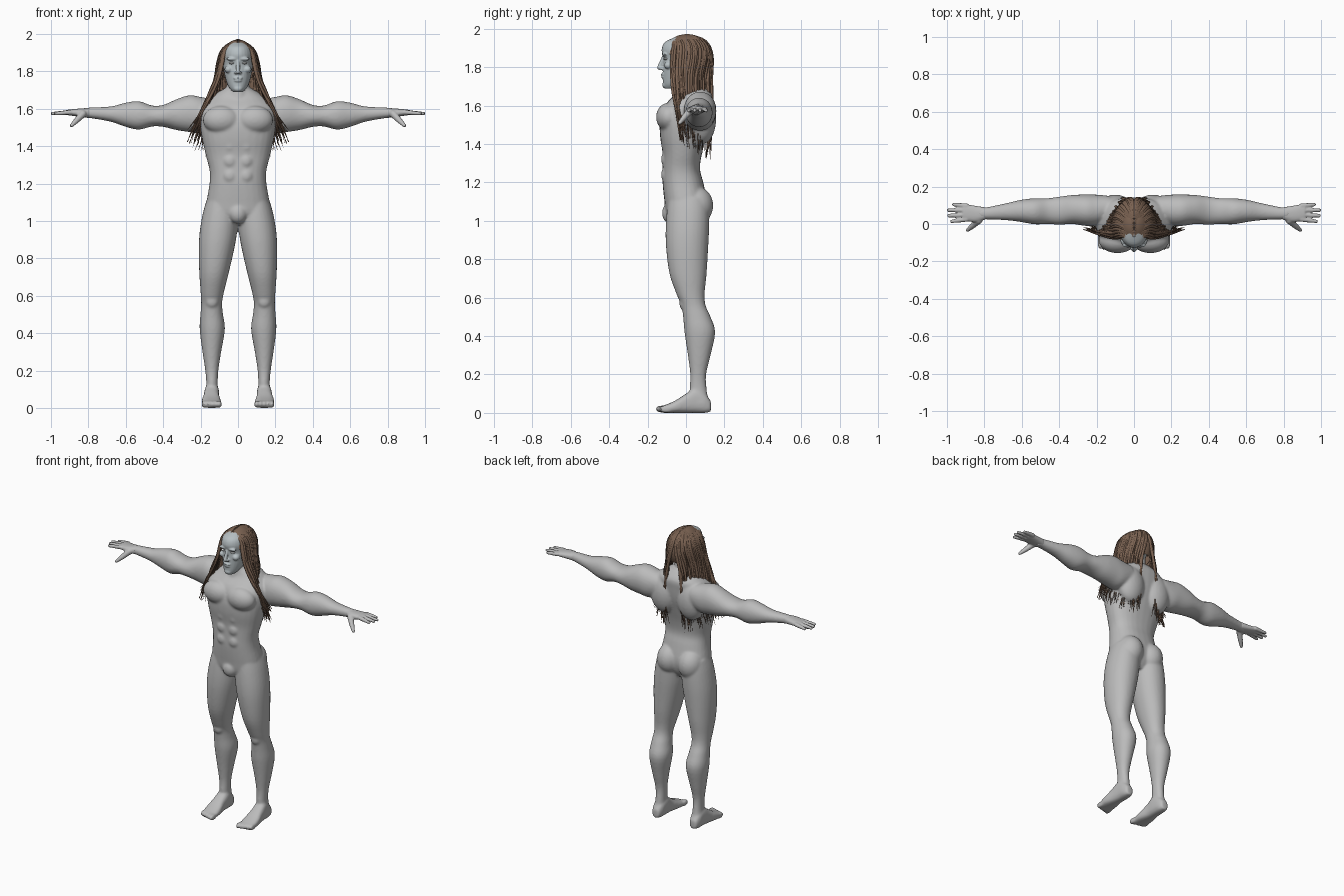
import bpy, bmesh, math, random
from mathutils import Matrix, Vector

random.seed(4)
start_cube = bpy.data.objects.get("Cube")
if start_cube:
    bpy.data.objects.remove(start_cube, do_unlink=True)


def material(name, colour):
    mat = bpy.data.materials.new(name)
    mat.use_nodes = True
    rgba = (*colour, 1)
    mat.diffuse_color = rgba
    shader = next(n for n in mat.node_tree.nodes if n.type == 'BSDF_PRINCIPLED')
    shader.inputs["Base Color"].default_value = rgba
    shader.inputs["Roughness"].default_value = 0.8
    return mat


skin = material("grey skin", (0.5, 0.5, 0.5))
face_skin = material("cool grey face", (0.47, 0.52, 0.54))
eye_white = material("pale eye", (0.7, 0.72, 0.72))
hair_brown = material("brown hair", (0.2, 0.125, 0.085))
hair_dark = material("dark brown hair", (0.1, 0.06, 0.04))


def loft(bm, rows, axis, power=0.85, sides=28, steps=4):
    """Skin rounded sections; each row is position, min and max of the other two axes."""
    rows = [Vector(r) for r in rows]
    last = len(rows) - 1
    sections = []
    for i in range(last):
        p0, p1, p2, p3 = (rows[min(max(i + k, 0), last)] for k in (-1, 0, 1, 2))
        for s in range(steps):
            u = s / steps
            sections.append(0.5 * (2 * p1 + (p2 - p0) * u + (2 * p0 - 5 * p1 + 4 * p2 - p3) * u * u
                                   + (3 * p1 - p0 - 3 * p2 + p3) * u ** 3))
    sections.append(rows[-1])
    main = "XYZ".index(axis)
    first, second = [k for k in range(3) if k != main]
    rings = []
    for t, a0, a1, b0, b1 in sections:
        ring = []
        for j in range(sides):
            angle = math.tau * j / sides
            c, s = math.cos(angle), math.sin(angle)
            co = [0, 0, 0]
            co[main] = t
            co[first] = (a0 + a1) / 2 + (a1 - a0) / 2 * math.copysign(abs(c) ** power, c)
            co[second] = (b0 + b1) / 2 + (b1 - b0) / 2 * math.copysign(abs(s) ** power, s)
            ring.append(bm.verts.new(co))
        rings.append(ring)
    for lower, upper in zip(rings, rings[1:]):
        for j in range(sides):
            k = (j + 1) % sides
            bm.faces.new((lower[j], lower[k], upper[k], upper[j]))
    bm.faces.new(rings[0])
    bm.faces.new(rings[-1])


def symmetric(rows):
    return [(t, -w, w, front, back) for t, w, front, back in rows]


def blob(bm, centre, radii):
    matrix = Matrix.Translation(centre) @ Matrix.Diagonal((*radii, 1))
    bmesh.ops.create_uvsphere(bm, u_segments=24, v_segments=16, radius=1, matrix=matrix)


def finger(bm, start, end, r1, r2):
    """Tapered rod with round ends."""
    start, end = Vector(start), Vector(end)
    way = end - start
    matrix = Matrix.Translation((start + end) / 2) @ way.to_track_quat('Z', 'Y').to_matrix().to_4x4()
    bmesh.ops.create_cone(bm, cap_ends=True, segments=14, radius1=r1, radius2=r2,
                          depth=way.length, matrix=matrix)
    blob(bm, start, (r1,) * 3)
    blob(bm, end, (r2,) * 3)


def mirror(obj):
    mod = obj.modifiers.new("Mirror", 'MIRROR')
    mod.use_mirror_merge = False


def finish(name, bm, mat, voxel=0, smoothing=0):
    """Make a mirrored object, optionally fusing its overlapping volumes."""
    bmesh.ops.recalc_face_normals(bm, faces=bm.faces)
    mesh = bpy.data.meshes.new(name)
    bm.to_mesh(mesh)
    bm.free()
    mesh.materials.append(mat)
    mesh.shade_smooth()
    obj = bpy.data.objects.new(name, mesh)
    bpy.context.collection.objects.link(obj)
    mirror(obj)
    if voxel:
        fuse = obj.modifiers.new("Fuse", 'REMESH')
        fuse.mode = 'VOXEL'
        fuse.voxel_size = voxel
        fuse.use_smooth_shade = True
        soft = obj.modifiers.new("Soften", 'SMOOTH')
        soft.factor = 0.5
        soft.iterations = smoothing
    return obj


# Body: torso and neck
body = bmesh.new()
loft(body, symmetric([
    (.98, .08, -.06, .07), (1.03, .165, -.1, .1), (1.1, .168, -.112, .11), (1.2, .152, -.122, .09),
    (1.27, .152, -.122, .073), (1.35, .172, -.122, .083), (1.44, .192, -.135, .108),
    (1.52, .203, -.135, .13), (1.6, .2, -.11, .14), (1.66, .15, -.06, .14), (1.71, .07, -.045, .1)]), 'Z')
loft(body, symmetric([(1.62, .08, -.075, .11), (1.7, .062, -.058, .085), (1.8, .058, -.05, .08)]), 'Z', 1)
# Body: chest, shoulder blades, buttocks, groin and stomach muscles
blob(body, (.088, -.09, 1.54), (.1, .066, .075))
blob(body, (.1, .085, 1.53), (.095, .072, .13))
blob(body, (.078, .05, 1.08), (.083, .092, .1))
blob(body, (0, -.08, 1.04), (.05, .045, .055))
for height in (1.24, 1.32, 1.4):
    blob(body, (.042, -.095, height), (.042, .035, .045))
# Body: leg, kneecap and foot
loft(body, [
    (.05, .105, .18, .03, .12), (.12, .108, .17, .02, .108), (.2, .105, .175, .022, .105),
    (.3, .09, .19, .01, .128), (.42, .07, .205, -.008, .152), (.5, .08, .201, -.015, .128),
    (.56, .085, .197, -.025, .102), (.62, .075, .2, -.05, .097), (.72, .05, .207, -.085, .107),
    (.85, .02, .21, -.103, .115), (.95, .004, .204, -.106, .12), (1.05, .002, .186, -.1, .12),
    (1.12, .02, .165, -.09, .11)], 'Z', 0.95)
blob(body, (.14, -.005, .57), (.036, .03, .04))
loft(body, [
    (-.125, .09, .19, 0, .035), (-.06, .09, .195, 0, .062), (0, .1, .185, 0, .1),
    (.05, .1, .18, 0, .13), (.1, .105, .175, 0, .1), (.13, .118, .163, .006, .06)], 'Y', 0.75)
for toe in range(5):
    blob(body, (.1 + .021 * toe, -.127 + .006 * toe, .02), (.014 - .001 * toe, .033, .02))
# Body: arm
loft(body, [
    (.13, .02, .15, 1.5, 1.65), (.2, -.01, .157, 1.47, 1.663), (.26, -.01, .158, 1.475, 1.672),
    (.33, 0, .155, 1.486, 1.65), (.4, -.004, .146, 1.503, 1.62), (.46, 0, .138, 1.505, 1.617),
    (.53, -.002, .138, 1.488, 1.64), (.6, .01, .13, 1.503, 1.632), (.68, .02, .112, 1.53, 1.612),
    (.78, .024, .091, 1.548, 1.607), (.83, .025, .088, 1.552, 1.603)], 'X', 0.95)
finish("body", body, skin, 0.007, 8)

# Hands
hand = bmesh.new()
loft(hand, [(.79, .026, .088, 1.552, 1.604), (.84, .01, .096, 1.556, 1.601),
            (.88, .013, .102, 1.561, 1.598), (.915, .02, .102, 1.566, 1.594)], 'X')
for k, tip in enumerate((.975, .99, .993, .965)):
    finger(hand, (.895, .025 + .024 * k, 1.581), (tip, .014 + .03 * k, 1.574), .0135, .0095)
finger(hand, (.83, .02, 1.572), (.865, -.012, 1.535), .02, .015)
finger(hand, (.865, -.012, 1.535), (.89, -.033, 1.51), .015, .01)
finish("hands", hand, skin, 0.005, 3)

# Head with nose, brow, cheek, lips and chin
head = bmesh.new()
loft(head, symmetric([
    (1.688, .025, -.112, -.05), (1.71, .046, -.12, 0), (1.75, .064, -.121, .05), (1.8, .075, -.12, .08),
    (1.845, .079, -.118, .1), (1.89, .08, -.127, .1), (1.93, .066, -.11, .08),
    (1.955, .03, -.06, .03)]), 'Z', 0.95)
finger(head, (0, -.118, 1.85), (0, -.139, 1.798), .009, .012)
blob(head, (.011, -.127, 1.793), (.01, .012, .008))
blob(head, (.032, -.113, 1.866), (.032, .013, .009))
blob(head, (.05, -.09, 1.81), (.022, .025, .02))
blob(head, (0, -.121, 1.763), (.026, .01, .006))
blob(head, (0, -.12, 1.75), (.021, .01, .007))
blob(head, (0, -.11, 1.707), (.024, .014, .016))
finish("head", head, face_skin, 0.0045, 3)

# Eyes
eyes = bmesh.new()
blob(eyes, (.032, -.104, 1.844), (.016, .013, .007))
finish("eyes", eyes, eye_white)

# Hair cap, open around the face
cap = bmesh.new()
blob(cap, (0, .005, 1.84), (.1, .132, .13))
gone = []
for f in cap.faces:
    x, y, z = f.calc_center_median()
    if z < 1.76 or (y < -.04 and z < 1.93 - .8 * abs(x)):
        gone.append(f)
bmesh.ops.delete(cap, geom=gone, context='FACES')
finish("hair_cap", cap, hair_brown)


def mix(a, b, t):
    return a + (b - a) * t


def lock_path(t):
    """Path of one lock from the parting to its tip; t runs from the temple to the nape."""
    angle = math.radians(mix(52, 178, t))
    out, back = math.sin(angle), -math.cos(angle)
    jitter = lambda size: random.uniform(-size, size)
    grow = random.uniform(.98, 1.06)
    top_y = mix(-.095, .06, t)
    top_z = 1.84 + .127 * math.sqrt(1 - ((top_y - .005) / .132) ** 2)
    reach = (1 - t) ** .8
    return [
        (.003, top_y, top_z),
        (.075 * out * grow, .005 + .1 * back * grow, 1.945),
        (.102 * out * grow, .005 + .133 * back * grow, 1.865),
        (mix(.03, .115, out) * grow, mix(-.075, .138, t) + jitter(.006), 1.77),
        (mix(.05, .16, reach) + jitter(.02), mix(-.065, .14, t) + jitter(.008), 1.66),
        (mix(.05, .21, reach) + jitter(.02), mix(-.055, .142, t) + jitter(.008), 1.56),
        (mix(.06, .255, reach) + jitter(.03), mix(-.035, .128, t) + jitter(.01),
         mix(1.45, 1.36, t) + jitter(.05))]


# Long locks of hair
def hair_locks(name, count, thickness, mat):
    curve = bpy.data.curves.new(name, 'CURVE')
    curve.dimensions = '3D'
    curve.bevel_depth = thickness
    curve.bevel_resolution = 1
    curve.use_fill_caps = True
    for k in range(count):
        path = lock_path(((k + random.random()) / count) ** 1.1)
        spline = curve.splines.new('NURBS')
        spline.points.add(len(path) - 1)
        for point, co, radius in zip(spline.points, path, (.7, 1, 1, 1, .85, .55, .12)):
            point.co = (*co, 1)
            point.radius = radius
        spline.order_u = 4
        spline.use_endpoint_u = True
        spline.resolution_u = 4
    curve.materials.append(mat)
    obj = bpy.data.objects.new(name, curve)
    bpy.context.collection.objects.link(obj)
    mirror(obj)


hair_locks("hair_locks", 70, 0.0085, hair_brown)
hair_locks("dark_hair_strands", 30, 0.006, hair_dark)
